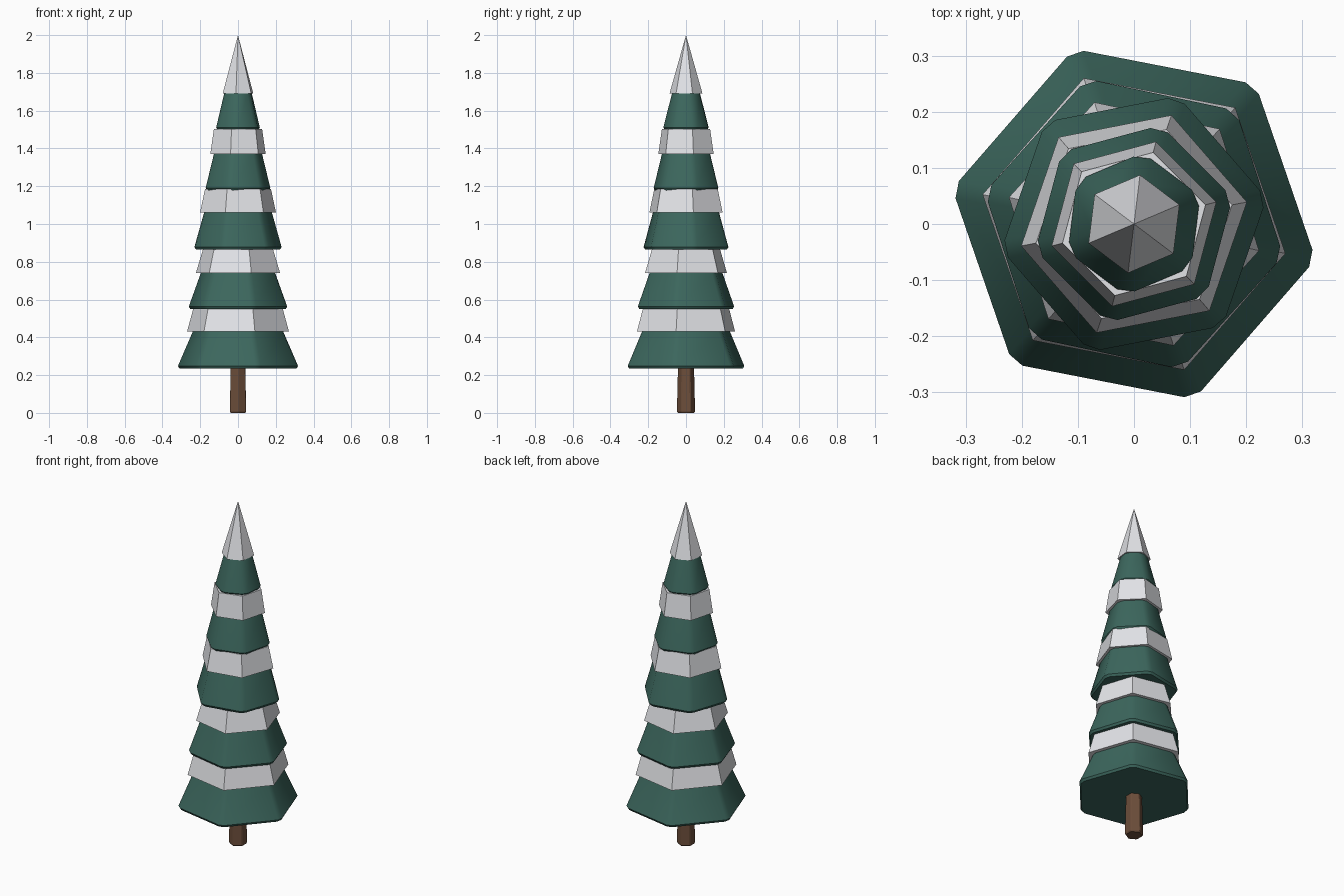
import bpy
import bmesh
import math

cube = bpy.data.objects.get("Cube")
if cube:
    bpy.data.objects.remove(cube, do_unlink=True)


def material(name, color):
    m = bpy.data.materials.new(name)
    m.use_nodes = True
    m.diffuse_color = (*color, 1)
    m.node_tree.nodes["Principled BSDF"].inputs["Base Color"].default_value = (*color, 1)
    return m


needle_green = material("needle green", (0.045, 0.135, 0.11))
snow_white = material("snow white", (0.78, 0.79, 0.82))
bark_brown = material("bark brown", (0.15, 0.075, 0.042))


def hexagon(radius, turn, chamfer):
    """Hexagon outline, with each corner cut back along both sides."""
    corners = [(radius * math.cos(math.radians(turn + 60 * i)),
                radius * math.sin(math.radians(turn + 60 * i))) for i in range(6)]
    if not chamfer:
        return corners
    t = chamfer / radius
    outline = []
    for i, (x, y) in enumerate(corners):
        for nx, ny in (corners[i - 1], corners[(i + 1) % 6]):
            outline.append((x + (nx - x) * t, y + (ny - y) * t))
    return outline


def hex_solid(name, mat, profile, turn, chamfer=0, smooth=False):
    """Stack hexagons given as (radius, z); radius 0 closes to a point."""
    bm = bmesh.new()
    rings = []
    for radius, z in profile:
        points = hexagon(radius, turn, chamfer) if radius else [(0, 0)]
        rings.append([bm.verts.new((x, y, z)) for x, y in points])
    for low, high in zip(rings, rings[1:]):
        n = len(low)
        for i in range(n):
            j = (i + 1) % n
            if len(high) == 1:
                bm.faces.new((low[i], low[j], high[0]))
            else:
                bm.faces.new((low[i], low[j], high[j], high[i]))
    bm.faces.new(rings[0][::-1])
    if len(rings[-1]) > 1:
        bm.faces.new(rings[-1])
    bmesh.ops.recalc_face_normals(bm, faces=bm.faces)
    mesh = bpy.data.meshes.new(name)
    bm.to_mesh(mesh)
    bm.free()
    mesh.materials.append(mat)
    obj = bpy.data.objects.new(name, mesh)
    bpy.context.collection.objects.link(obj)
    if smooth:
        bpy.ops.object.select_all(action="DESELECT")
        obj.select_set(True)
        bpy.context.view_layer.objects.active = obj
        bpy.ops.object.shade_smooth_by_angle(angle=math.radians(35))
    return obj


# Trunk with a slightly worn foot
hex_solid("trunk", bark_brown, [(0.045, 0), (0.05, 0.008), (0.044, 0.26)], 30, 0.004)

# Tiers: turn, base z, base radius, snow z, branch radius there, snow radius, snow top radius
tiers = [
    (49, 0.235, 0.330, 0.43, 0.250, 0.275, 0.240),
    (48, 0.550, 0.272, 0.74, 0.207, 0.228, 0.188),
    (11, 0.865, 0.241, 1.06, 0.189, 0.205, 0.178),
    (15, 1.178, 0.182, 1.37, 0.137, 0.152, 0.132),
    (23, 1.498, 0.128, 1.69, 0.082, 0.088, 0),
]
for i, (turn, z, radius, snow_z, neck, snow_r, snow_top) in enumerate(tiers):
    # Branches: narrow rim under a sloping skirt
    hex_solid(f"branches_{i + 1}", needle_green,
              [(radius - 0.008, z), (radius, z + 0.013), (neck, snow_z), (neck - 0.01, snow_z + 0.03)],
              turn, 0.018, smooth=True)
    # Snow collar, or the pointed cap on the last tier
    top_z = tiers[i + 1][1] + 0.006 if snow_top else 2.0
    hex_solid(f"snow_{i + 1}", snow_white, [(snow_r, snow_z), (snow_top, top_z)], turn)
